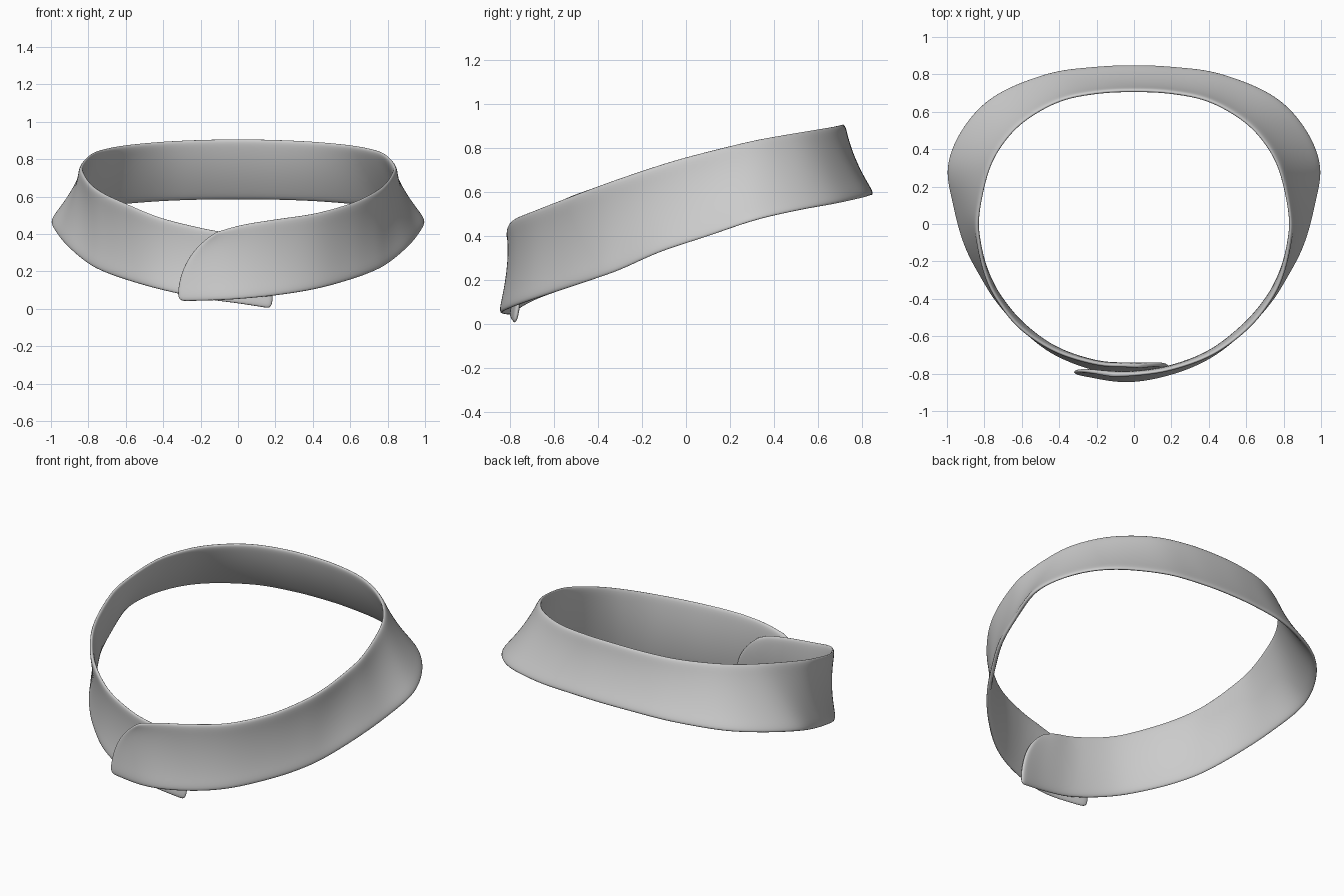
import bpy
import bmesh
from mathutils import Vector

cube = bpy.data.objects.get("Cube")
if cube:
    bpy.data.objects.remove(cube)

# Half band from centre back to the side front: (top edge, bottom edge)
HALF = [
    ((0, .718, .905), (0, .85, .59)),
    ((.2, .708, .902), (.22, .84, .588)),
    ((.4, .665, .893), (.46, .805, .578)),
    ((.58, .565, .877), (.74, .69, .553)),
    ((.7, .445, .857), (.91, .52, .523)),
    ((.785, .29, .828), (.997, .31, .475)),
    ((.84, .05, .768), (.965, .09, .4)),
    ((.835, -.1, .725), (.905, -.12, .33)),
    ((.795, -.28, .665), (.81, -.3, .25)),
    ((.725, -.42, .615), (.728, -.425, .205)),
    ((.605, -.565, .56), (.605, -.56, .16)),
]
# Overlapping front ends, each running past the centre
OUTER_END = [
    ((.42, -.7, .508), (.42, -.71, .11)),
    ((.2, -.78, .475), (.2, -.805, .075)),
    ((.02, -.808, .445), (-.05, -.846, .052)),
    ((-.12, -.815, .405), (-.325, -.8, .042)),
]
INNER_END = [
    ((.42, -.685, .485), (.43, -.697, .11)),
    ((.2, -.752, .43), (.2, -.785, .06)),
    ((.05, -.762, .4), (0, -.8, .032)),
    ((-.03, -.768, .365), (-.182, -.782, .003)),
]
STEPS, ROWS = 4, 6


def mirrored(p):
    return (-p[0], p[1], p[2])


def smooth_path(points):
    """Catmull-Rom curve through the points."""
    pts = [Vector(p) for p in points]
    pts = [2 * pts[0] - pts[1]] + pts + [2 * pts[-1] - pts[-2]]
    path = []
    for a, b, c, d in zip(pts, pts[1:], pts[2:], pts[3:]):
        for k in range(STEPS):
            t = k / STEPS
            path.append(b + (c - a) * t / 2 + (2 * a - 5 * b + 4 * c - d) * t * t / 2
                        + (3 * b - a - 3 * c + d) * t ** 3 / 2)
    return path + [pts[-2]]


# Whole strip, counterclockwise from the outer end to the inner end
stations = (HALF + OUTER_END)[::-1]
stations += [(mirrored(t), mirrored(b)) for t, b in HALF[1:] + INNER_END]
tops = smooth_path([s[0] for s in stations])
bottoms = smooth_path([s[1] for s in stations])

bm = bmesh.new()
grid = []
last = len(tops) - 1
for i, (top, bottom) in enumerate(zip(tops, bottoms)):
    # Waist pulled toward the centre; the two ends bulge into a rounded corner
    middle = (top + bottom) / 2
    pull = -Vector((middle.x, middle.y, 0)).normalized() * .02
    near_end = max(0, 1 - min(i, last - i) / (2 * STEPS))
    side = -1 if i < last / 2 else 1
    pull += Vector((side * .06, 0, .03)) * near_end
    column = []
    for j in range(ROWS + 1):
        t = j / ROWS
        # Edges run slightly long because the soft rims shrink back
        spot = bottom.lerp(top, -.012 + 1.024 * t)
        column.append(bm.verts.new(spot + pull * 4 * t * (1 - t)))
    grid.append(column)
for left, right in zip(grid, grid[1:]):
    for j in range(ROWS):
        bm.faces.new((left[j], right[j], right[j + 1], left[j + 1]))

mesh = bpy.data.meshes.new("collar_band")
bm.to_mesh(mesh)
bm.free()
band = bpy.data.objects.new("collar_band", mesh)
bpy.context.collection.objects.link(band)

# Cloth thickness with softened rims
solid = band.modifiers.new("thickness", 'SOLIDIFY')
solid.thickness = .024
solid.offset = -.4
soft = band.modifiers.new("soft_rims", 'SUBSURF')
soft.levels = soft.render_levels = 2

grey = bpy.data.materials.new("plain_grey")
grey.use_nodes = True
colour = (.6, .6, .6, 1)
grey.diffuse_color = colour
grey.node_tree.nodes["Principled BSDF"].inputs["Base Color"].default_value = colour
mesh.materials.append(grey)
for face in mesh.polygons:
    face.use_smooth = True
